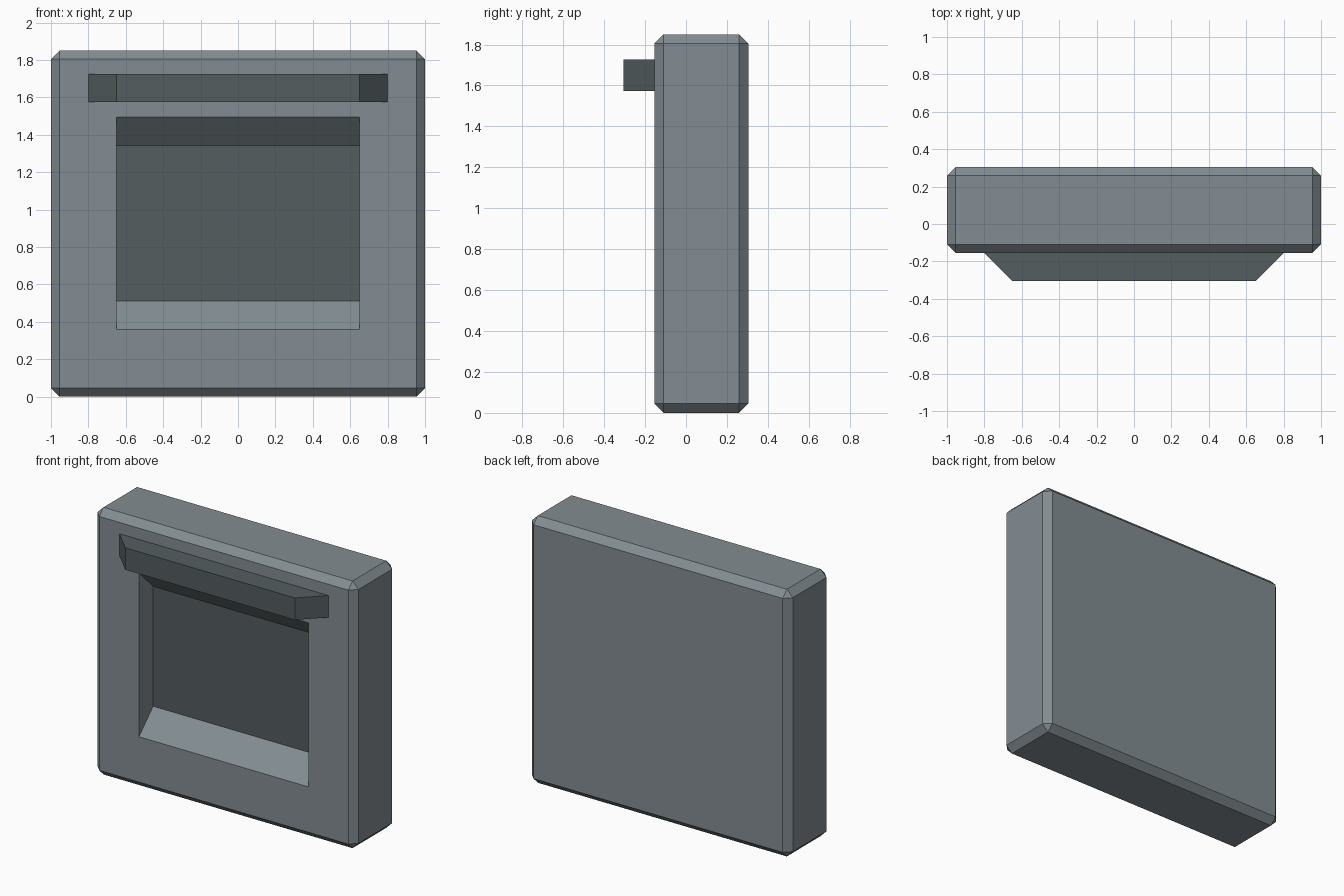
import bpy, bmesh

if "Cube" in bpy.data.objects:
    bpy.data.objects.remove(bpy.data.objects["Cube"])


def material(name, rgb):
    m = bpy.data.materials.new(name)
    m.diffuse_color = (*rgb, 1.0)
    m.use_nodes = True
    m.node_tree.nodes["Principled BSDF"].inputs["Base Color"].default_value = m.diffuse_color
    return m


def make_object(name, bm, mats):
    bmesh.ops.recalc_face_normals(bm, faces=bm.faces)
    mesh = bpy.data.meshes.new(name)
    bm.to_mesh(mesh)
    bm.free()
    for m in mats:
        mesh.materials.append(m)
    obj = bpy.data.objects.new(name, mesh)
    bpy.context.collection.objects.link(obj)
    return obj


grey = material("blue grey", (0.225, 0.265, 0.287))
dark = material("dark grey", (0.088, 0.110, 0.115))

FRONT, BACK, HEIGHT, CHAMFER = -0.155, 0.305, 1.85, 0.046

# Chamfered slab
bm = bmesh.new()
bmesh.ops.create_cube(bm, size=1)
for v in bm.verts:
    v.co.x *= 2
    v.co.y = FRONT if v.co.y < 0 else BACK
    v.co.z = HEIGHT if v.co.z > 0 else 0
bmesh.ops.bevel(bm, geom=bm.edges[:], offset=CHAMFER, segments=1,
                profile=0.5, affect='EDGES')

# Recess with sloped top and bottom, upright sides and a dark back
bm.normal_update()
face = min(bm.faces, key=lambda f: f.calc_center_median().y)
bmesh.ops.inset_individual(bm, faces=[face], thickness=0.3)
for v in face.verts:
    v.co.x = 0.65 if v.co.x > 0 else -0.65
    v.co.z = 1.495 if v.co.z > 0.9 else 0.36
floor = bmesh.ops.extrude_face_region(bm, geom=[face])["geom"]
if face.is_valid:
    bmesh.ops.delete(bm, geom=[face], context='FACES_ONLY')
for v in [g for g in floor if isinstance(g, bmesh.types.BMVert)]:
    v.co.y = 0.0
    v.co.z = 1.342 if v.co.z > 0.9 else 0.512
for f in floor:
    if isinstance(f, bmesh.types.BMFace):
        f.material_index = 1
make_object("slab_body", bm, [grey, dark])

# Trapezoid ledge above the recess
bm = bmesh.new()
outline = [(-0.8, FRONT), (-0.65, -0.305), (0.65, -0.305), (0.8, FRONT)]
base = bm.faces.new([bm.verts.new((x, y, 1.574)) for x, y in outline])
top = bmesh.ops.extrude_face_region(bm, geom=[base])["geom"]
for v in [g for g in top if isinstance(g, bmesh.types.BMVert)]:
    v.co.z = 1.726
make_object("front_ledge", bm, [dark])
